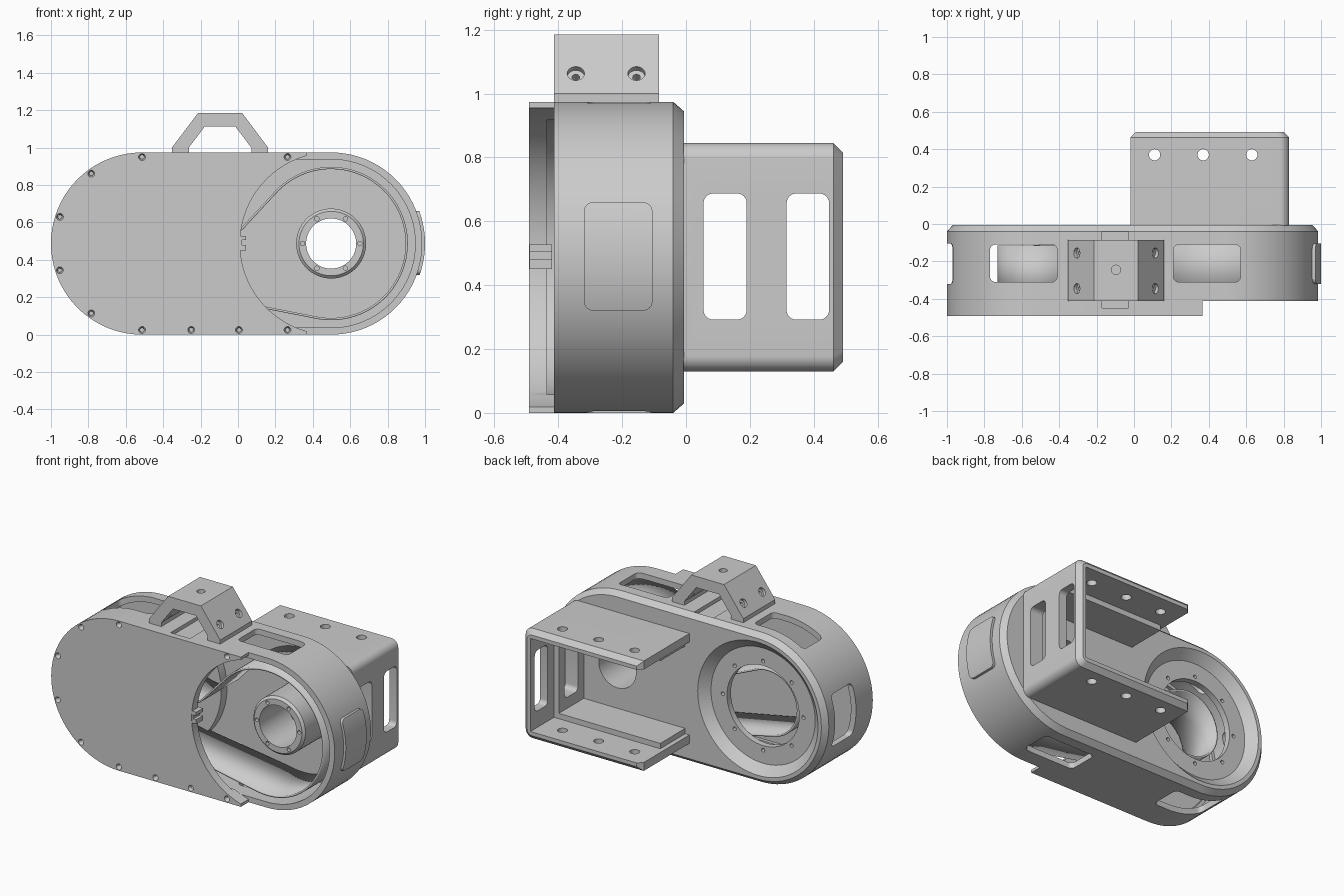
import bpy, bmesh, math
from math import sin, cos, pi, radians
from mathutils import Vector

if "Cube" in bpy.data.objects:
    bpy.data.objects.remove(bpy.data.objects["Cube"])

CZ = 0.487            # height of both pulley axes
RX, LX = 0.498, -0.513  # right and left pulley axes


def loft(name, rings, caps=True):
    """Skin a list of closed rings of 3D points."""
    bm = bmesh.new()
    vs = [[bm.verts.new(p) for p in ring] for ring in rings]
    n = len(vs[0])
    for a, b in zip(vs, vs[1:]):
        for i in range(n):
            j = (i + 1) % n
            bm.faces.new((a[i], a[j], b[j], b[i]))
    if caps:
        bm.faces.new(vs[0])
        bm.faces.new(vs[-1])
    bmesh.ops.recalc_face_normals(bm, faces=bm.faces)
    me = bpy.data.meshes.new(name)
    bm.to_mesh(me)
    bm.free()
    ob = bpy.data.objects.new(name, me)
    bpy.context.collection.objects.link(ob)
    return ob


def prism(name, pts, lo, hi, axis=1):
    """Extrude a 2D outline along an axis."""
    def put(p, v):
        q = list(p)
        q.insert(axis, v)
        return q
    return loft(name, [[put(p, v) for p in pts] for v in (lo, hi)])


def rod(name, p0, p1, r0, r1=None, n=48):
    p0, p1 = Vector(p0), Vector(p1)
    q = (p1 - p0).to_track_quat('Z', 'Y')
    ring = lambda p, r: [p + q @ Vector((r * cos(2 * pi * i / n), r * sin(2 * pi * i / n), 0)) for i in range(n)]
    return loft(name, [ring(p0, r0), ring(p1, r0 if r1 is None else r1)])


def arc(cx, cz, r, a0, a1, n=40):
    return [(cx + r * cos(radians(a0 + (a1 - a0) * i / n)),
             cz + r * sin(radians(a0 + (a1 - a0) * i / n))) for i in range(n + 1)]


def stadium(r, x0=LX, x1=RX):
    return arc(x0, CZ, r, 90, 270) + arc(x1, CZ, r, -90, 90)


def rrect(x0, x1, y0, y1, r=0.03):
    out = []
    for cx, cy, a in ((x1 - r, y1 - r, 0), (x0 + r, y1 - r, 90), (x0 + r, y0 + r, 180), (x1 - r, y0 + r, 270)):
        out += arc(cx, cy, r, a, a + 90, 6)
    return out


def box(name, x0, x1, y0, y1, z0, z1):
    return prism(name, [(x0, z0), (x1, z0), (x1, z1), (x0, z1)], y0, y1)


def cut(targets, cutter, op='DIFFERENCE'):
    for t in targets:
        m = t.modifiers.new('cut', 'BOOLEAN')
        m.operation, m.object, m.solver = op, cutter, 'EXACT'
        bpy.context.view_layer.objects.active = t
        bpy.ops.object.modifier_apply(modifier=m.name)
    bpy.data.objects.remove(cutter)


# Housing shell with chamfered back edge
def ring(r, y):
    return [(x, y, z) for x, z in stadium(r)]


housing = loft('housing', [ring(CZ, -0.413), ring(CZ, -0.04), ring(0.457, -0.006)])
cut([housing], prism('cavity', stadium(0.45), -0.6, -0.04))

# Windows through top, bottom and left end
for x0, x1 in ((-0.77, -0.41), (0.21, 0.57)):
    cut([housing], prism('window', rrect(x0, x1, -0.31, -0.11), -0.2, 1.2, 2))
cut([housing], prism('window', rrect(-0.32, -0.105, 0.32, 0.66), -1.2, -0.8, 0))

# Raised pad on the right end
pad = prism('end_pad', arc(RX, CZ, 0.502, -30, 30) + arc(RX, CZ, 0.457, 30, -30), -0.4, -0.05)
cut([pad], prism('pad_outline', rrect(-0.32, -0.105, 0.32, 0.66), 0.8, 1.2, 0), 'INTERSECT')

# Dished bearing seat on the left of the back
seat = rod('bearing_seat', (LX, -0.1, CZ), (LX, -0.02, CZ), 0.462, n=80)
cut([housing, seat], rod('cone', (LX, -0.06, CZ), (LX, 0.01, CZ), 0.375, 0.45, 80))
cut([seat, housing], rod('bore', (LX, -0.2, CZ), (LX, 0.1, CZ), 0.26, n=64))
for i in range(8):
    x, z = LX + 0.29 * cos(i * pi / 4), CZ + 0.29 * sin(i * pi / 4)
    cut([seat], rod('hole', (x, -0.2, z), (x, 0.1, z), 0.012, n=16))

# Hub tube on the right axis
hub = loft('hub', [[(x, y, z) for x, z in arc(RX, CZ, r, 0, 354, 59)]
                   for r, y in ((0.172, -0.3), (0.187, -0.285), (0.187, -0.02))])
cut([hub, housing], rod('bore', (RX, -0.5, CZ), (RX, 0.1, CZ), 0.134))
for i in range(6):
    x, z = RX + 0.153 * cos(i * pi / 3), CZ + 0.153 * sin(i * pi / 3)
    cut([hub], rod('hole', (x, -0.4, z), (x, -0.2, z), 0.012, n=16))

# Thin belt guard wall: big loop, small loop, dip under the idler
path = arc(RX, CZ, 0.404, 138, -101.5, 64) + arc(LX, CZ, 0.21, 258.5, 65, 40)
b0, b1, b2 = Vector((-0.2, 0.58)), Vector((-0.037, 0.503)), Vector((0.03, 0.576))
for i in range(17):
    t = i / 16
    path.append(tuple(b0 * (1 - t) ** 2 + b1 * 2 * t * (1 - t) + b2 * t * t))
guard = loft('belt_guard', [[(x, -0.412, z) for x, z in path],
                            [(x, -0.038 if x > 0 else -0.115, z) for x, z in path]], caps=False)
sol = guard.modifiers.new('wall', 'SOLIDIFY')
sol.thickness, sol.offset = 0.012, 0

# Front cover with concave right edge and shallow pocket behind
a = math.degrees(math.acos(-0.133 / CZ))
cover = prism('front_cover', arc(LX, CZ, CZ, 90, 270) + [(0.365, 0)]
              + arc(RX, CZ, CZ, 360 - a, a, 64) + [(0.365, 2 * CZ)], -0.492, -0.413)
cut([cover], prism('pocket', stadium(0.43, LX, 0.7), -0.435, -0.3))

# Countersunk screw holes round the cover edge
spots = arc(LX, CZ, 0.462, 90, 270, 5) + [(-0.25, 0.025), (0.005, 0.025), (0.265, 0.025), (0.265, 0.95)]
for x, z in spots:
    cut([cover], rod('sink', (x, -0.495, z), (x, -0.475, z), 0.02, 0.011, n=20))
    cut([cover], rod('hole', (x, -0.5, z), (x, -0.445, z), 0.011, n=16))

# Latch tab at the middle of the concave edge
box('latch_upper', 0.0, 0.042, -0.49, -0.42, 0.505, 0.528)
box('latch_lower', 0.0, 0.042, -0.49, -0.42, 0.45, 0.48)
box('latch_web', 0.0, 0.022, -0.49, -0.42, 0.475, 0.51)

# Shallow slot under the handle
cut([housing, cover], box('slot', -0.17, -0.03, -0.45, -0.04, 0.95, 1.05))

# Carrying handle
HX = -0.096
half = [(0.257, 0.965), (0.257, 1.0), (0.118, 1.185)]
inner = [(0.082, 1.112), (0.167, 1.0), (0.167, 0.965)]
right = [(HX + x, z) for x, z in half + inner]
left = [(HX - x, z) for x, z in half + inner]
handle = prism('handle', right[:3] + left[2::-1] + left[:2:-1] + right[3:], -0.413, -0.085)
cut([handle], rod('hole', (HX, -0.245, 1.0), (HX, -0.245, 1.3), 0.025, n=24))
for s in (1, -1):
    nrm = Vector((s * 0.8, 0, 0.6))
    for y in (-0.345, -0.155):
        p = Vector((HX + s * 0.21, y, 1.063))
        cut([handle], rod('sink', p - nrm * 0.02, p + nrm * 0.1, 0.027, n=24))
        cut([handle], rod('hole', p - nrm * 0.15, p + nrm * 0.1, 0.012, n=16))


# Rear C-shaped bracket with chamfered back edge and thicker inner step
def c_ring(y, d, t):
    x0, x1, z0, z1 = -0.02 + d, 0.83 - d, 0.13 + d, 0.845 - d
    r = 0.05 - d * 0.5
    pts = [(x0, z0)] + arc(x1 - r, z0 + r, r, -90, 0, 8) + arc(x1 - r, z1 - r, r, 0, 90, 8) + [(x0, z1)]
    pts += [(x0, 0.845 - t), (0.83 - t, 0.845 - t), (0.83 - t, 0.13 + t), (x0, 0.13 + t)]
    return [(x, y, z) for x, z in pts]


bracket = loft('rear_bracket', [c_ring(-0.008, 0, 0.055), c_ring(0.462, 0, 0.055), c_ring(0.492, 0.03, 0.055)])
step = loft('bracket_step', [c_ring(-0.008, 0.03, 0.09), c_ring(0.25, 0.03, 0.09)])
for y0, y1 in ((0.055, 0.19), (0.315, 0.448)):
    cut([bracket, step], prism('window', rrect(y0, y1, 0.292, 0.687), 0.7, 1.0, 0))
for x in (0.11, 0.37, 0.63):
    cut([bracket], rod('hole', (x, 0.37, 0), (x, 0.37, 1), 0.03, n=32))

# Smooth curved walls, keep edges sharp
for ob in bpy.context.scene.objects:
    ob.select_set(True)
bpy.context.view_layer.objects.active = housing
bpy.ops.object.shade_smooth_by_angle(angle=radians(30))
